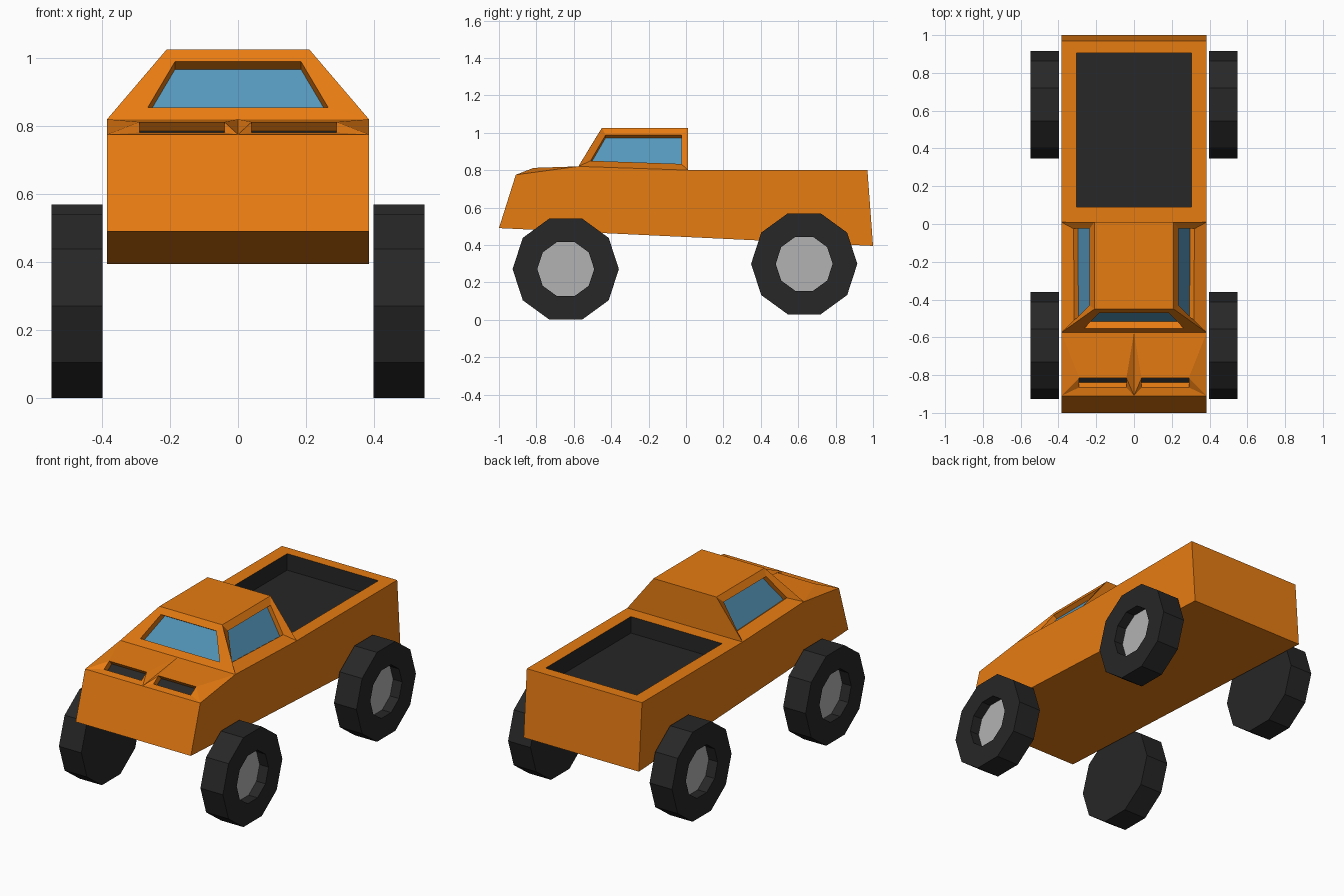
import bpy
import bmesh
from math import cos, sin, pi
from mathutils import Vector

if "Cube" in bpy.data.objects:
    bpy.data.objects.remove(bpy.data.objects["Cube"], do_unlink=True)


def material(name, rgb):
    mat = bpy.data.materials.new(name)
    mat.use_nodes = True
    mat.diffuse_color = (*rgb, 1)
    mat.node_tree.nodes["Principled BSDF"].inputs["Base Color"].default_value = (*rgb, 1)
    return mat


PAINT, BLACK, GLASS, METAL = range(4)
MATERIALS = [
    material("orange_paint", (0.8, 0.2, 0.006)),
    material("black_rubber", (0.02, 0.02, 0.02)),
    material("blue_glass", (0.09, 0.31, 0.5)),
    material("grey_metal", (0.45, 0.45, 0.45)),
]


def face(bm, points, mat=PAINT):
    bm.faces.new([bm.verts.new(p) for p in points]).material_index = mat


def strip(bm, a, b, mat=PAINT, closed=False):
    """Quads between two matching paths."""
    for i in range(len(a) if closed else len(a) - 1):
        j = (i + 1) % len(a)
        face(bm, (a[i], a[j], b[j], b[i]), mat)


def recess(bm, path, offset, wall, floor, closed=False):
    """Sink an opening by an offset, with walls and a floor."""
    sunk = [Vector(p) + Vector(offset) for p in path]
    strip(bm, path, sunk, wall, closed)
    face(bm, sunk, floor)


def finish(bm, name, mirror=False):
    if mirror:
        copy = bmesh.ops.duplicate(bm, geom=bm.verts[:] + bm.edges[:] + bm.faces[:])
        for v in copy["geom"]:
            if isinstance(v, bmesh.types.BMVert):
                v.co.x = -v.co.x
    bmesh.ops.remove_doubles(bm, verts=bm.verts[:], dist=0.0005)
    bmesh.ops.recalc_face_normals(bm, faces=bm.faces[:])
    mesh = bpy.data.meshes.new(name)
    bm.to_mesh(mesh)
    bm.free()
    for mat in MATERIALS:
        mesh.materials.append(mat)
    bpy.context.collection.objects.link(bpy.data.objects.new(name, mesh))


# Body: left half, mirrored at the end
W, ROOF_W = 0.385, 0.21
bm = bmesh.new()
side = [(-1, 0.49), (-0.91, 0.775), (-0.575, 0.82), (0.01, 0.8), (0.97, 0.8), (1, 0.395)]
outer = [Vector((W, y, z)) for y, z in side]
centre = [Vector((0, y, z)) for y, z in side]
face(bm, outer)
for i, j in ((0, 1), (4, 5), (5, 0)):          # nose, tailgate, underside
    face(bm, (centre[i], outer[i], outer[j], centre[j]))
nose, cowl, cab_back, tail = 1, 2, 3, 4

# Cargo bed
opening = [(0, 0.09, 0.8), (0.305, 0.09, 0.8), (0.305, 0.905, 0.8), (0, 0.905, 0.8)]
strip(bm, [centre[cab_back], outer[cab_back], outer[tail], centre[tail]], opening)
recess(bm, opening, (0, 0, -0.1), BLACK, BLACK)

# Bonnet with a raised air scoop on each side
r0, r1 = (0.04, -0.815, 0.812), (0.29, -0.815, 0.812)
f0, f1 = (0.04, -0.865, 0.781), (0.29, -0.865, 0.781)
n0, n1, c0, c1 = centre[nose], outer[nose], centre[cowl], outer[cowl]
for points in ((c0, c1, r1, r0), (c1, n1, r1), (n1, f1, r1),
               (n0, n1, f1, f0), (c0, r0, n0), (r0, f0, n0)):
    face(bm, points)
recess(bm, [f0, f1, r1, r0], (0, 0.025, -0.027), PAINT, BLACK, closed=True)

# Cab roof and back wall
roof = [Vector((x, y, 1.025)) for y in (-0.45, 0.01) for x in (0, ROOF_W)]
face(bm, (roof[0], roof[1], roof[3], roof[2]))
face(bm, (centre[cab_back], outer[cab_back], roof[3], roof[2]))

# Windscreen
screen = [(0, -0.554, 0.855), (0.265, -0.554, 0.855),
          (0.185, -0.472, 0.99), (0, -0.472, 0.99)]
strip(bm, [c0, c1, roof[1], roof[0]], screen)
recess(bm, screen, (0, 0.038, -0.023), PAINT, GLASS)

# Side window with a sloping sill
window = [(0.317, -0.51, 0.85), (0.32, -0.025, 0.833),
          (0.235, -0.025, 0.988), (0.235, -0.43, 0.988)]
strip(bm, [c1, outer[cab_back], roof[3], roof[1]], window, closed=True)
recess(bm, window, (-0.023, 0, -0.016), PAINT, GLASS, closed=True)
finish(bm, "truck_body", mirror=True)


# Wheels: ten-sided tyres with a sunken hub on the outer side
def wheel(name, sign, y, z, sides=10):
    def ring(x, r):
        return [Vector((sign * x, y + r * cos(2 * pi * i / sides),
                        z + r * sin(2 * pi * i / sides))) for i in range(sides)]
    bm = bmesh.new()
    inner, outer, rim = ring(0.398, 0.284), ring(0.548, 0.284), ring(0.548, 0.152)
    face(bm, inner, BLACK)
    strip(bm, inner, outer, BLACK, closed=True)
    strip(bm, outer, rim, BLACK, closed=True)
    recess(bm, rim, (-sign * 0.06, 0, 0), BLACK, METAL, closed=True)
    finish(bm, name)


for label, sign in (("left", 1), ("right", -1)):
    wheel("front_wheel_" + label, sign, -0.643, 0.271)
    wheel("rear_wheel_" + label, sign, 0.632, 0.299)
